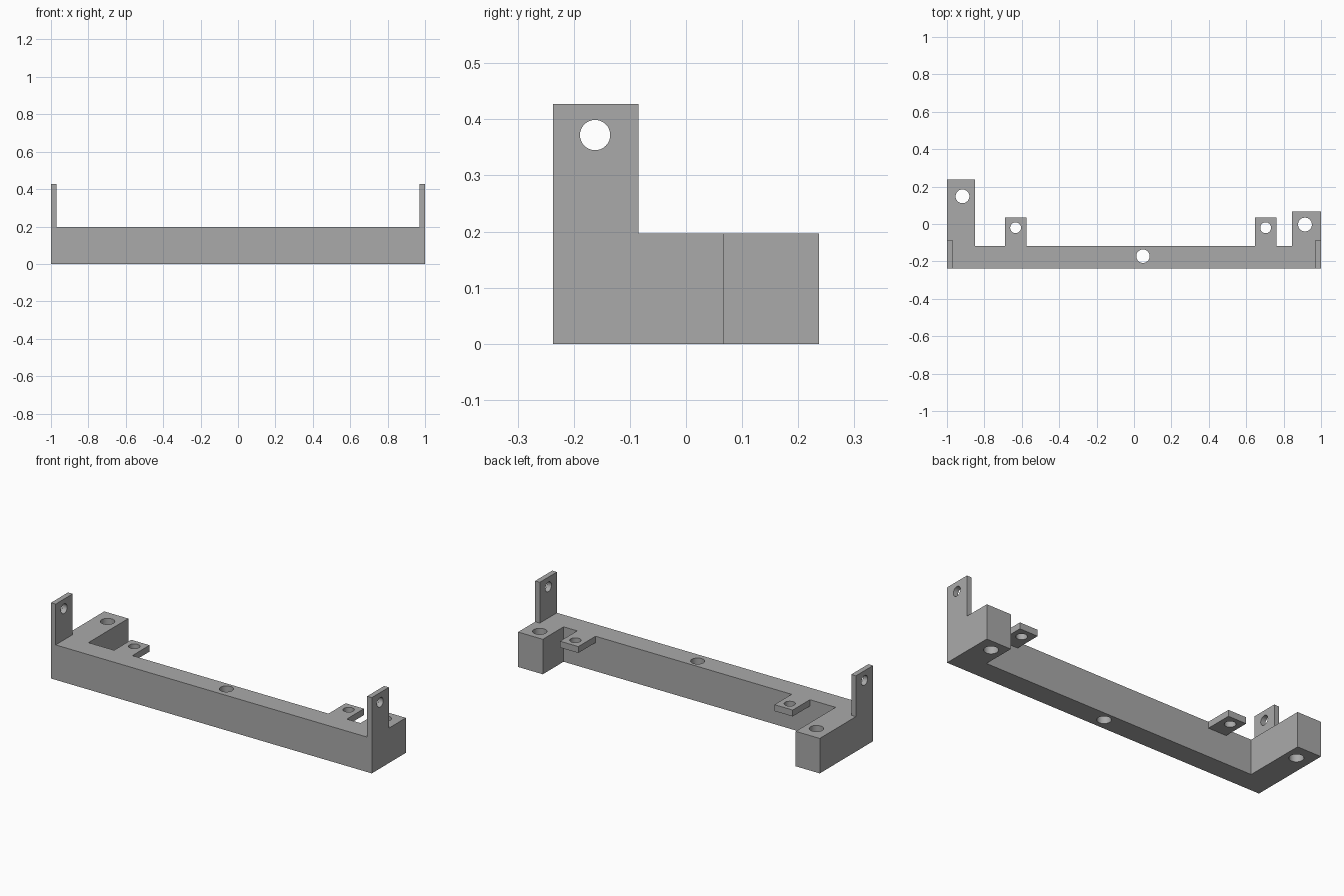
import bpy, bmesh, math
from mathutils import Matrix

cube = bpy.data.objects.get("Cube")
if cube:
    bpy.data.objects.remove(cube, do_unlink=True)

grey = bpy.data.materials.new("mid grey")
grey.use_nodes = True
colour = (0.4, 0.4, 0.4, 1)
grey.diffuse_color = colour
grey.node_tree.nodes["Principled BSDF"].inputs["Base Color"].default_value = colour

HEIGHT, FRONT = 0.197, -0.237
BAR_BACK = -0.118


def rect(x0, x1, y0, y1):
    return [(x0, y0), (x1, y0), (x1, y1), (x0, y1)]


def circle(x, y, r, n=32):
    return [(x + r * math.cos(2 * math.pi * i / n),
             y + r * math.sin(2 * math.pi * i / n)) for i in range(n)]


def plate(name, outline, holes, depth, matrix):
    """Extrude a drilled outline from 0 to depth, then place it."""
    curve = bpy.data.curves.new(name, "CURVE")
    curve.dimensions = "2D"
    curve.fill_mode = "BOTH"
    curve.extrude = depth / 2
    for loop in [outline] + [circle(*h) for h in holes]:
        spline = curve.splines.new("POLY")
        spline.points.add(len(loop) - 1)
        for point, (x, y) in zip(spline.points, loop):
            point.co = (x, y, 0, 1)
        spline.use_cyclic_u = True
    obj = bpy.data.objects.new(name, curve)
    bpy.context.collection.objects.link(obj)
    bpy.ops.object.select_all(action="DESELECT")
    obj.select_set(True)
    bpy.context.view_layer.objects.active = obj
    bpy.ops.object.convert(target="MESH")
    obj = bpy.context.object
    obj.name = name

    # Weld the caps to the walls and place the part
    bm = bmesh.new()
    bm.from_mesh(obj.data)
    bmesh.ops.remove_doubles(bm, verts=bm.verts, dist=1e-5)
    bm.transform(matrix @ Matrix.Translation((0, 0, depth / 2)))
    bmesh.ops.recalc_face_normals(bm, faces=bm.faces)
    bm.to_mesh(obj.data)
    bm.free()
    obj.data.materials.clear()
    obj.data.materials.append(grey)
    bpy.ops.object.shade_smooth_by_angle(angle=math.radians(30))
    return obj


# Main bar with a long arm on one end and a short arm on the other
bar_outline = [(-1, FRONT), (1, FRONT), (1, 0.067), (0.846, 0.067),
               (0.846, BAR_BACK), (-0.85, BAR_BACK), (-0.85, 0.237), (-1, 0.237)]
bar_holes = [(-0.917, 0.148, 0.037), (0.048, -0.172, 0.036), (0.914, -0.003, 0.037)]
plate("bar_with_arms", bar_outline, bar_holes, HEIGHT, Matrix())

# Thin drilled tabs, flush with the top of the bar
TAB = 0.036
for name, x in (("right_tab", -0.633), ("left_tab", 0.704)):
    plate(name, rect(x - 0.057, x + 0.057, BAR_BACK, 0.035), [(x, -0.02, 0.029)],
          TAB, Matrix.Translation((0, 0, HEIGHT - TAB)))

# Upright ears: profile drawn in y-z and extruded along x
EAR = 0.029
yz_to_world = Matrix(((0, 0, 1, 0), (1, 0, 0, 0), (0, 1, 0, 0), (0, 0, 0, 1)))
for name, x in (("right_ear", -1), ("left_ear", 1 - EAR)):
    plate(name, rect(FRONT, -0.085, HEIGHT, 0.427), [(-0.162, 0.372, 0.027)],
          EAR, Matrix.Translation((x, 0, 0)) @ yz_to_world)
